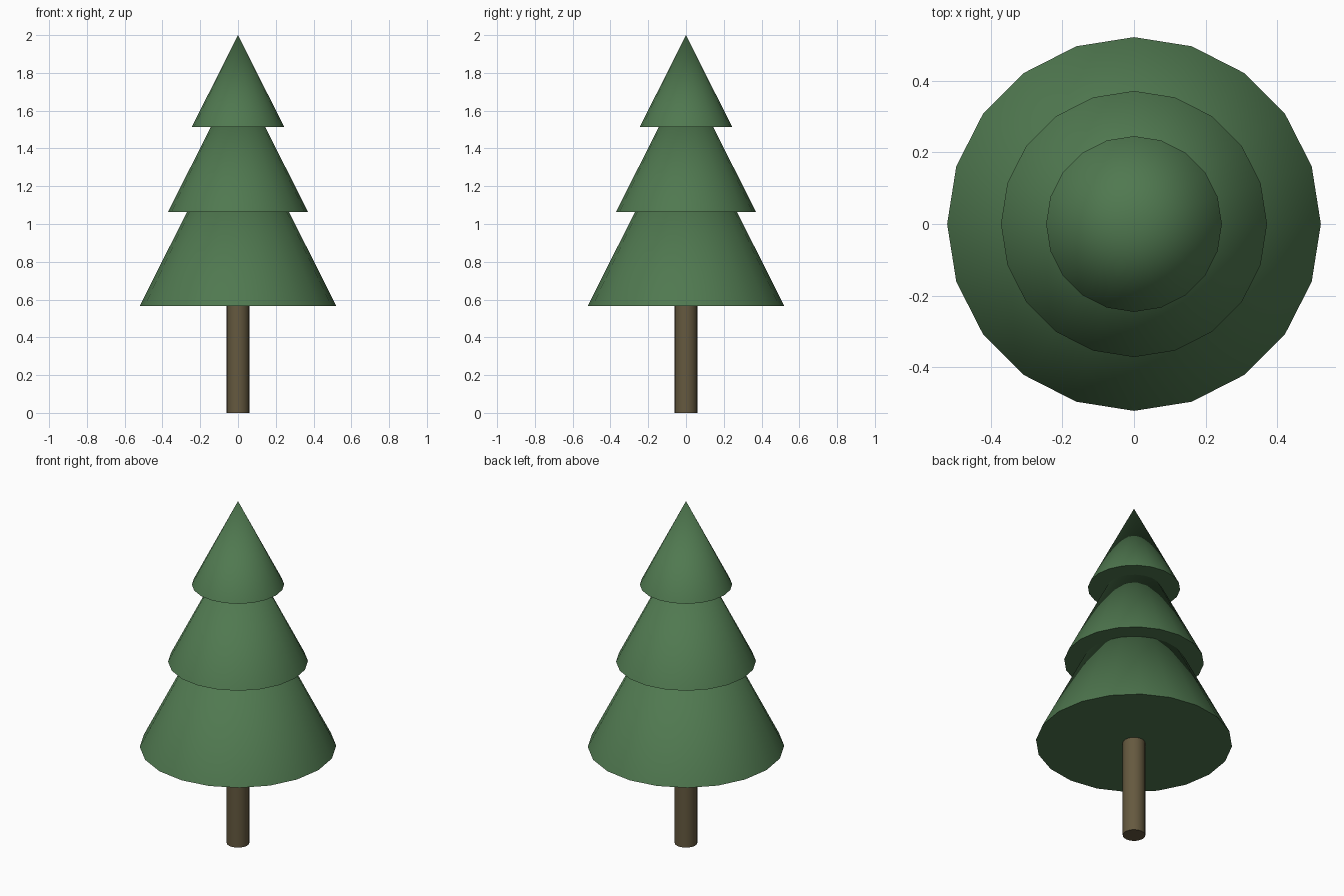
import bpy
import math

if "Cube" in bpy.data.objects:
    bpy.data.objects.remove(bpy.data.objects["Cube"])


def material(name, color):
    mat = bpy.data.materials.new(name)
    mat.diffuse_color = color
    mat.use_nodes = True
    mat.node_tree.nodes["Principled BSDF"].inputs["Base Color"].default_value = mat.diffuse_color
    return mat


green = material("needles", (0.08, 0.19, 0.08, 1))
brown = material("bark", (0.13, 0.10, 0.05, 1))
SIDES = 20


def cone(name, r_bottom, r_top, z_bottom, z_top, mat):
    bpy.ops.mesh.primitive_cone_add(
        vertices=SIDES, radius1=r_bottom, radius2=r_top,
        depth=z_top - z_bottom, location=(0, 0, (z_bottom + z_top) / 2))
    obj = bpy.context.object
    obj.name = name
    obj.data.materials.append(mat)
    bpy.ops.object.shade_smooth_by_angle(angle=math.radians(30))
    return obj


# Trunk, running slightly into the lowest tier
cone("trunk", 0.06, 0.06, 0.0, 0.6, brown)

# Foliage tiers: three overlapping closed cones
for name, radius, base, apex in (
        ("lower_foliage", 0.521, 0.565, 1.60),
        ("middle_foliage", 0.371, 1.063, 1.80),
        ("upper_foliage", 0.245, 1.513, 2.00)):
    cone(name, radius, 0.0, base, apex, green)
